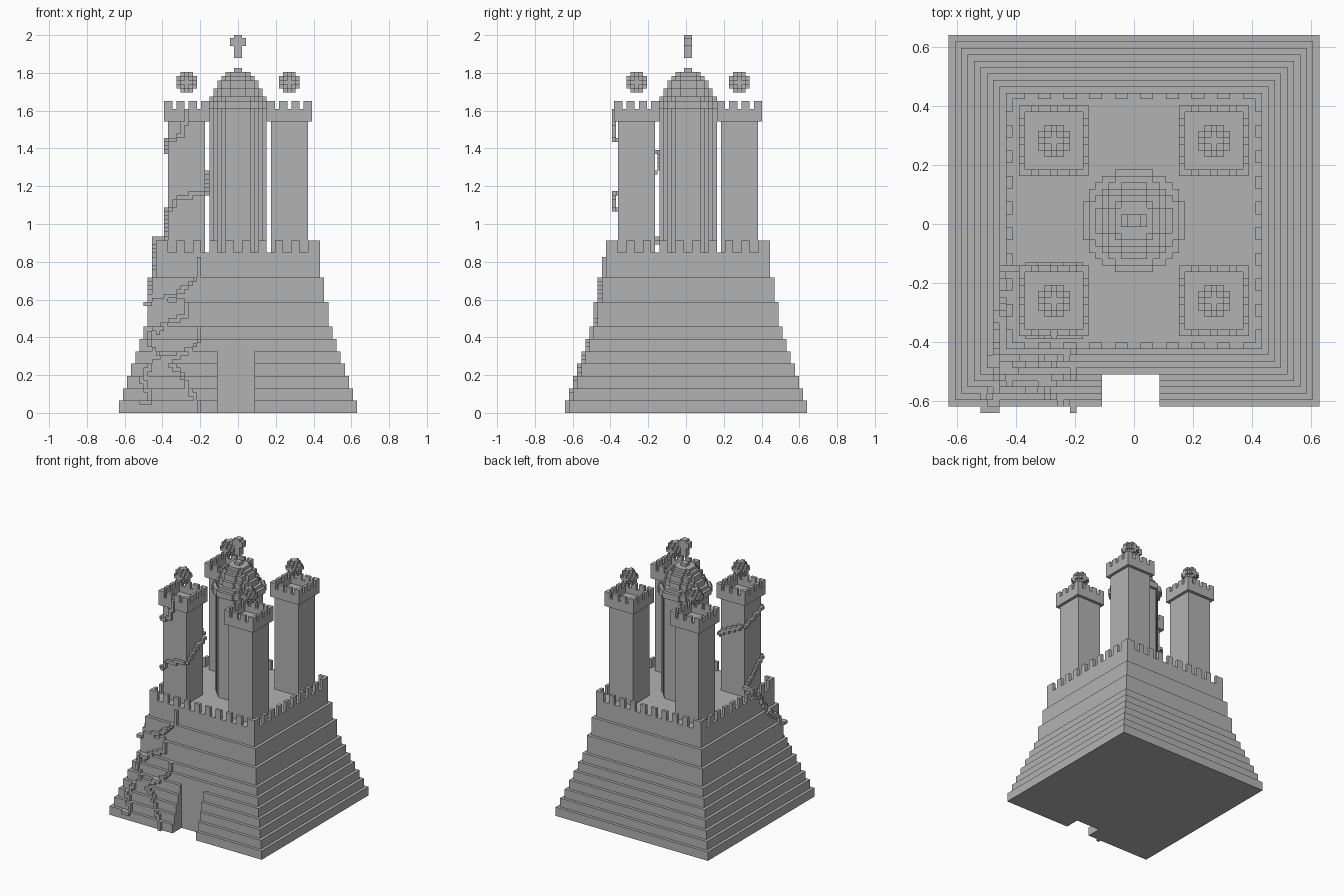
import bpy, bmesh, math
from mathutils import Vector

cube = bpy.data.objects.get("Cube")
if cube:
    bpy.data.objects.remove(cube, do_unlink=True)

U = 2 / 92      # one block
YC = 0.5        # building centre line, in blocks

stone = bpy.data.materials.new("grey_stone")
stone.use_nodes = True
stone.diffuse_color = (0.45, 0.45, 0.45, 1)
stone.node_tree.nodes["Principled BSDF"].inputs["Base Color"].default_value = (0.45, 0.45, 0.45, 1)


def finish(name, bm):
    mesh = bpy.data.meshes.new(name)
    bmesh.ops.recalc_face_normals(bm, faces=bm.faces)
    bm.to_mesh(mesh)
    bm.free()
    mesh.materials.append(stone)
    obj = bpy.data.objects.new(name, mesh)
    obj.scale = (U, U, U)
    bpy.context.collection.objects.link(obj)
    return obj


def add_box(bm, x0, x1, y0, y1, z0, z1):
    vs = bmesh.ops.create_cube(bm, size=1)["verts"]
    for v in vs:
        v.co = Vector((x1 if v.co.x > 0 else x0, y1 if v.co.y > 0 else y0, z1 if v.co.z > 0 else z0))


def blocks(name, cells, origin=(0, 0, 0), height=1):
    """Outer skin of a set of grid cells, with flat regions merged."""
    bm = bmesh.new()
    cells = set(cells)
    verts = {}

    def vert(p):
        if p not in verts:
            verts[p] = bm.verts.new((p[0] + origin[0], p[1] + origin[1], p[2] * height + origin[2]))
        return verts[p]

    for c in cells:
        for axis in range(3):
            for side in (0, 1):
                n = list(c)
                n[axis] += 2 * side - 1
                if tuple(n) in cells:
                    continue
                corners = []
                for a, b in ((0, 0), (1, 0), (1, 1), (0, 1)):
                    p = list(c)
                    p[axis] += side
                    p[(axis + 1) % 3] += a
                    p[(axis + 2) % 3] += b
                    corners.append(vert(tuple(p)))
                if not side:
                    corners.reverse()
                bm.faces.new(corners)
    mesh_faces = bm.faces[:]
    mesh = bpy.data.meshes.new(name)
    bm.to_mesh(mesh)
    bm.free()
    mesh.materials.append(stone)
    obj = bpy.data.objects.new(name, mesh)
    obj.scale = (U, U, U)
    bpy.context.collection.objects.link(obj)


def disc(d):
    r = range(-d // 2, d // 2)
    return [(i, j, 0) for i in r for j in r if math.hypot(i + .5, j + .5) <= d / 2]


def battlement(bm, cx, cy, half, z0, z1, spans):
    """Merlons along all four sides; spans are offsets from the centre."""
    for a, b in spans:
        for s in (-1, 1):
            e0, e1 = sorted((s * half, s * (half - 1)))
            add_box(bm, cx + a, cx + b, cy + e0, cy + e1, z0, z1)
            lo, hi = max(a, 1 - half), min(b, half - 1)
            add_box(bm, cx + e0, cx + e1, cy + lo, cy + hi, z0, z1)


# Stepped base, with a gateway cut into the front of the lower steps
def tier_of(z):
    return max(0, min(z // 3, 6) if z < 21 else min(7 + (z - 21) // 6, 9))


levels = [3 * i for i in range(8)] + [27, 33, 39]
bm = bmesh.new()
for i, (z0, z1) in enumerate(zip(levels, levels[1:])):
    h = 29 - i
    front, back = YC - h, YC + h
    if z1 <= 15:
        add_box(bm, -h, -5, front, YC - 24, z0, z1)
        add_box(bm, 4, h, front, YC - 24, z0, z1)
        front = YC - 24
    add_box(bm, -h, h, front, back, z0, z1)
finish("stepped_base", bm)

bm = bmesh.new()
spans = [(-20, -17), (17, 20)] + [(k - 1, k + 1) for k in range(-14, 15, 4)]
battlement(bm, 0, YC, 20, 39, 42, spans)
finish("base_battlement", bm)

# Four corner towers with a parapet and a floating ball
ball = [(i, j, k) for i in range(-2, 3) for j in range(-2, 3) for k in range(-2, 3)
        if i * i + j * j + k * k <= 5]
for sx, side in ((-1, "right"), (1, "left")):
    for sy, end in ((-1, "front"), (1, "back")):
        cx, cy = sx * 12.5, YC + sy * 12.5
        label = end + "_" + side
        bm = bmesh.new()
        add_box(bm, cx - 4.5, cx + 4.5, cy - 4.5, cy + 4.5, 39, 72)
        finish(label + "_tower", bm)
        bm = bmesh.new()
        battlement(bm, cx, cy, 5.5, 71, 74, [(-5.5, 5.5)])
        battlement(bm, cx, cy, 5.5, 74, 76, [(k - 5.5, k - 3.5) for k in (0, 3, 6, 9)])
        finish(label + "_parapet", bm)
        blocks(label + "_ball", ball, (cx - .5, cy - .5, 80))

# Round keep, ring and stepped dome
blocks("keep_shaft", disc(14), (0, YC, 39), 35)
blocks("keep_ring", disc(16), (0, YC, 74), 2)
for n, (d, z0, z1) in enumerate(((14, 76, 77), (12, 77, 79), (10, 79, 81), (8, 81, 82),
                                 (6, 82, 83), (2, 83, 84))):
    blocks("dome_step_%d" % (n + 1), disc(d), (0, YC, z0), z1 - z0)

# Floating cross finial
bm = bmesh.new()
add_box(bm, -1, 1, YC - 1, YC + 1, 86.4, 92)
for s in (-1, 1):
    add_box(bm, min(s, 2 * s), max(s, 2 * s), YC - 1, YC + 1, 89.3, 91.3)
finish("cross_finial", bm)


# Creepers: one-block chains over the faces
def trace(points):
    cells = []
    for p, q in zip(points, points[1:]):
        a, b = Vector(p), Vector(q)
        steps = int(max(abs(c) for c in b - a)) * 2 + 1
        for s in range(steps + 1):
            c = tuple(math.floor(v + .5) for v in a.lerp(b, s / steps))
            if c not in cells:
                cells.append(c)
    return cells


front_paths = [
    [(-10, 0), (-10, 2), (-13, 6), (-14, 9), (-19, 13), (-22, 16), (-22, 19), (-19, 21)],
    [(-24, 2), (-22, 2), (-22, 4), (-24, 8), (-21, 12), (-16, 13), (-12, 15), (-10, 17), (-10, 20)],
    [(-20, 19), (-17, 22), (-13, 23), (-13, 26), (-16, 28), (-20, 27), (-23, 26)],
    [(-16, 28), (-12, 31), (-10, 33), (-10, 37)],
]
cells = []
for path in front_paths:
    cells += [(x, tier_of(z) - 29, z) for x, z in trace(path)]
blocks("front_creeper", cells, (0, -.5, 0))

side_path = [(-22, 26), (-20, 29), (-16, 31), (-14, 35), (-12, 38), (-9, 40), (-8, 41)]
cells = [(tier_of(z) - 30, y, z) for y, z in trace(side_path)]
cells += [(x, -8, 42) for x in range(-21, -17)]
blocks("side_creeper", cells, (0, .5, 0))

tower_path = [(-18, -8, 42), (-18, -12, 45), (-18, -17, 49), (-17, -18, 49), (-15, -18, 52),
              (-9, -18, 53), (-8, -17, 53), (-8, -13, 56), (-8, -8, 58), (-9, -7, 59),
              (-13, -7, 61), (-17, -7, 63), (-18, -8, 63), (-18, -17, 66), (-17, -18, 66),
              (-14, -18, 67), (-13, -18, 73)]
blocks("tower_creeper", trace(tower_path), (0, 0, 0))
